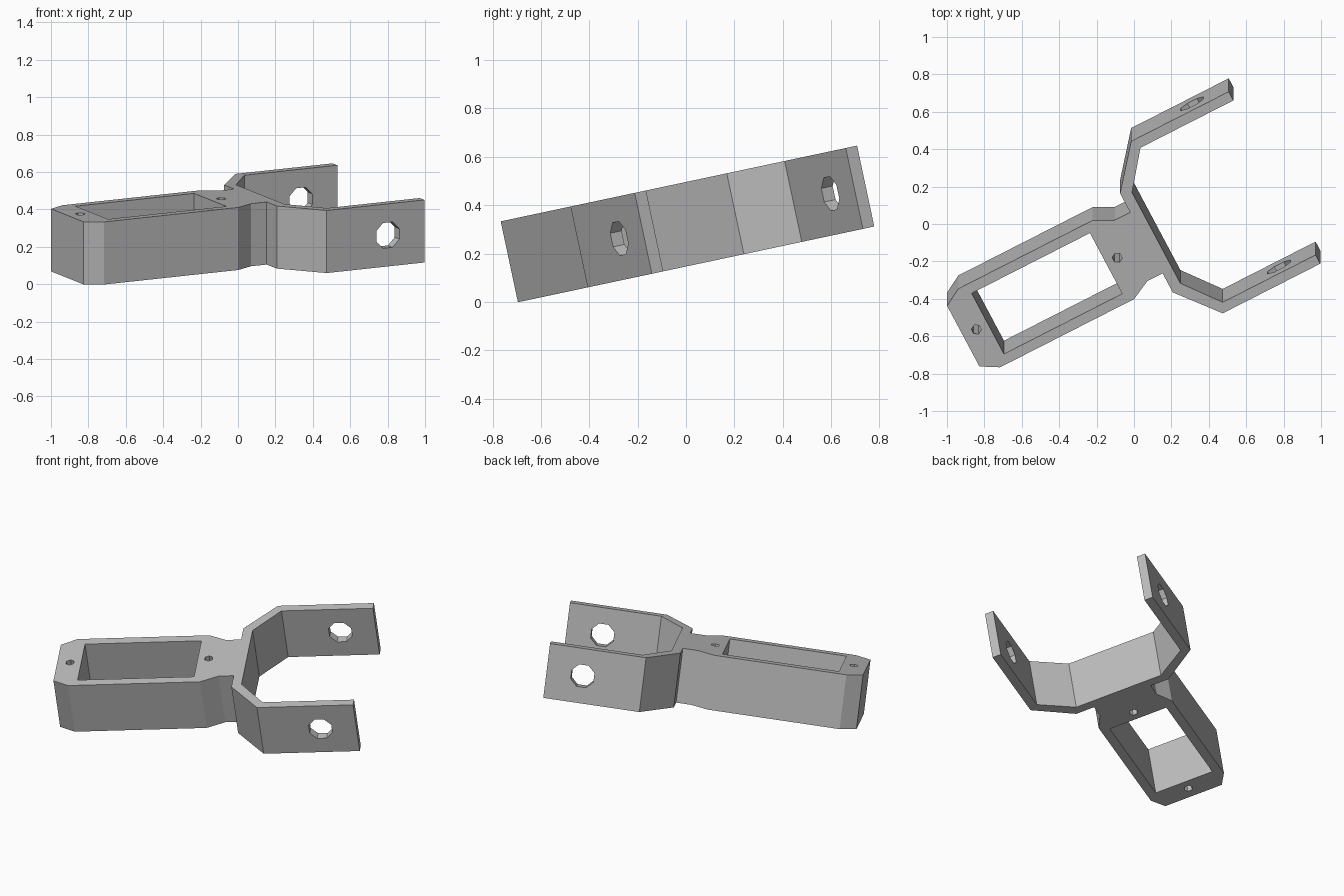
import bpy, bmesh
from math import radians, pi
from mathutils import Matrix

cube = bpy.data.objects.get("Cube")
if cube:
    bpy.data.objects.remove(cube, do_unlink=True)

HEIGHT = 0.342
PLACE = (Matrix.Translation((0, 0, 0.321)) @ Matrix.Rotation(radians(12), 4, 'X')
         @ Matrix.Rotation(radians(27.5), 4, 'Z') @ Matrix.Translation((0, -0.09, 0)))

grey = bpy.data.materials.new("plain_grey")
grey.use_nodes = True
grey.diffuse_color = (0.5, 0.5, 0.5, 1)
grey.node_tree.nodes["Principled BSDF"].inputs["Base Color"].default_value = (0.5, 0.5, 0.5, 1)


def make_object(name, bm):
    bmesh.ops.recalc_face_normals(bm, faces=bm.faces)
    mesh = bpy.data.meshes.new(name)
    bm.to_mesh(mesh)
    bm.free()
    mesh.materials.append(grey)
    obj = bpy.data.objects.new(name, mesh)
    bpy.context.collection.objects.link(obj)
    return obj


def prism(name, outline, height):
    """Extrude a flat outline evenly about the middle plane."""
    bm = bmesh.new()
    face = bm.faces.new([bm.verts.new((x, y, -height / 2)) for x, y in outline])
    top = bmesh.ops.extrude_face_region(bm, geom=[face])["geom"]
    bmesh.ops.translate(bm, vec=(0, 0, height),
                        verts=[v for v in top if isinstance(v, bmesh.types.BMVert)])
    return make_object(name, bm)


def drill(name, sides, radius, depth, matrix):
    bm = bmesh.new()
    bmesh.ops.create_cone(bm, cap_ends=True, segments=sides, radius1=radius,
                          radius2=radius, depth=depth, matrix=matrix)
    return make_object(name, bm)


# Bracket outline: frame, neck, back web and fork arm, mirrored across the long axis
half = [(-1.076, -0.187), (-0.98, -0.242), (-0.172, -0.242), (-0.065, -0.188),
        (0.028, -0.188), (0.028, -0.305), (0.212, -0.53), (0.8, -0.53),
        (0.8, -0.476), (0.24, -0.476), (0.087, -0.28)]
bracket = prism("forked_bracket", half + [(x, -y) for x, y in reversed(half)], HEIGHT)

# Rectangular frame opening
window = [(-0.928, -0.187), (-0.215, -0.187), (-0.215, 0.187), (-0.928, 0.187)]
cutters = [prism("frame_opening_cutter", window, 1)]

# Small vertical pin holes in both frame ends
for x in (-0.997, -0.148):
    cutters.append(drill("pin_hole_cutter", 6, 0.027, 1, Matrix.Translation((x, 0, 0))))

# Large axle hole through both fork arms
cutters.append(drill("axle_hole_cutter", 8, 0.075, 2,
                     Matrix.Translation((0.58, 0, 0)) @ Matrix.Rotation(pi / 2, 4, 'X')
                     @ Matrix.Rotation(pi / 8, 4, 'Z')))

# Cut the openings, then drop the cutters
bpy.context.view_layer.objects.active = bracket
for cutter in cutters:
    cutter.hide_render = True
    mod = bracket.modifiers.new("cut", 'BOOLEAN')
    mod.operation = 'DIFFERENCE'
    mod.solver = 'EXACT'
    mod.object = cutter
    bpy.ops.object.modifier_apply(modifier=mod.name)
    bpy.data.objects.remove(cutter, do_unlink=True)

# Tilt and turn the finished bracket
bracket.matrix_world = PLACE
